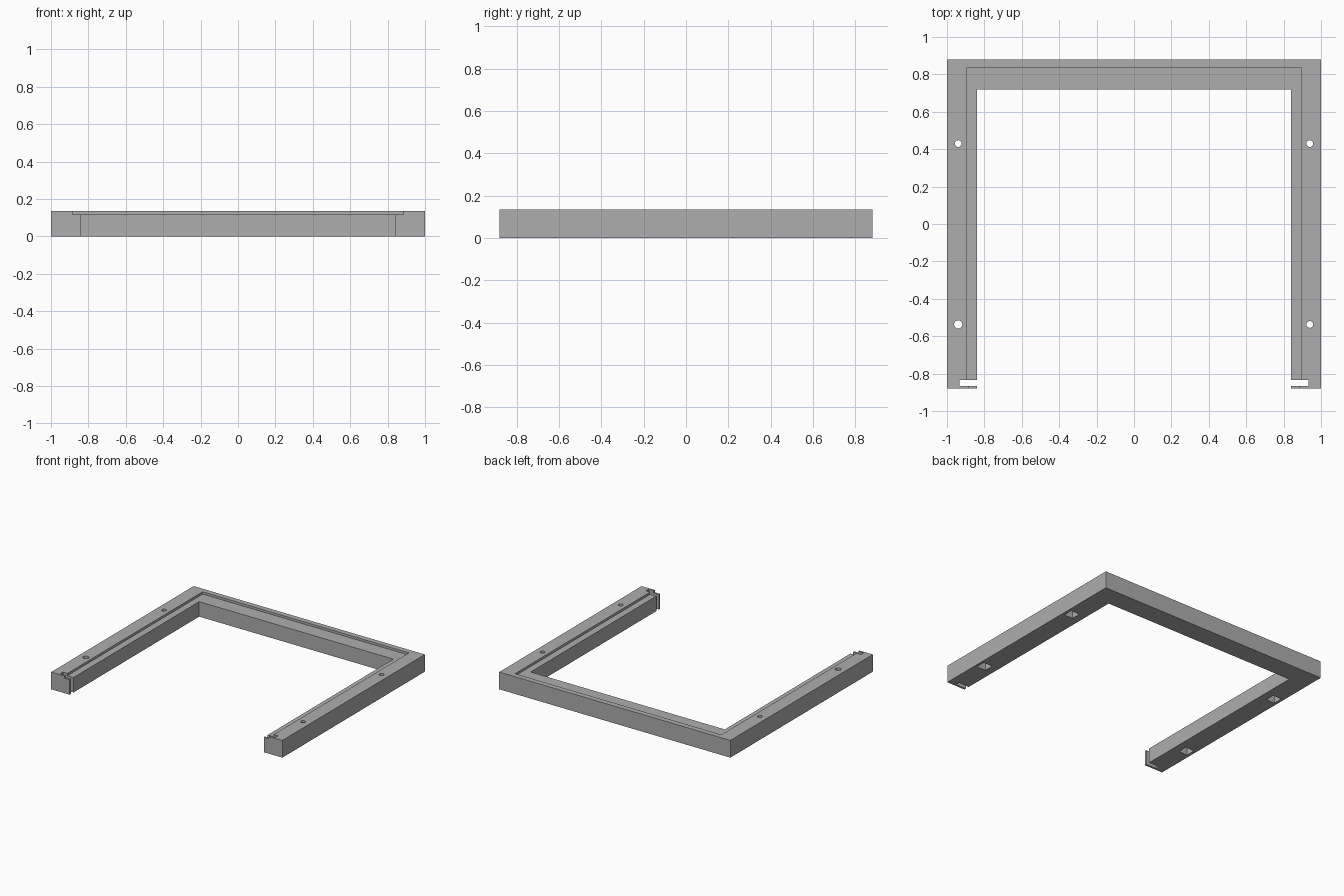
import bpy, bmesh
from mathutils import Matrix

cube = bpy.data.objects.get("Cube")
if cube:
    bpy.data.objects.remove(cube, do_unlink=True)

HEIGHT = 0.135
LEDGE_Z = 0.117

grey = bpy.data.materials.new("plain grey")
grey.use_nodes = True
colour = (0.42, 0.42, 0.42, 1)
grey.diffuse_color = colour
grey.node_tree.nodes["Principled BSDF"].inputs["Base Color"].default_value = colour


def make_object(name, bm):
    bmesh.ops.recalc_face_normals(bm, faces=bm.faces)
    mesh = bpy.data.meshes.new(name)
    bm.to_mesh(mesh)
    bm.free()
    mesh.materials.append(grey)
    obj = bpy.data.objects.new(name, mesh)
    bpy.context.collection.objects.link(obj)
    return obj


def box(name, low, high):
    bm = bmesh.new()
    bmesh.ops.create_cube(bm, size=1)
    for v in bm.verts:
        v.co = [(a + b) / 2 + c * (b - a) for a, b, c in zip(low, high, v.co)]
    return make_object(name, bm)


def cylinder(name, x, y, radius):
    bm = bmesh.new()
    bmesh.ops.create_cone(bm, cap_ends=True, segments=32, radius1=radius,
                          radius2=radius, depth=1,
                          matrix=Matrix.Translation((x, y, 0)))
    return make_object(name, bm)


def cut(target, cutter):
    mod = target.modifiers.new("cut", 'BOOLEAN')
    mod.operation = 'DIFFERENCE'
    mod.solver = 'EXACT'
    mod.object = cutter
    graph = bpy.context.evaluated_depsgraph_get()
    mesh = bpy.data.meshes.new_from_object(target.evaluated_get(graph))
    target.modifiers.clear()
    target.data = mesh
    bpy.data.objects.remove(cutter, do_unlink=True)


# U-shaped frame, open at the front
outline = [(-1, -0.88), (-0.84, -0.88), (-0.84, 0.72), (0.84, 0.72),
           (0.84, -0.88), (1, -0.88), (1, 0.88), (-1, 0.88)]
bm = bmesh.new()
base = bm.faces.new([bm.verts.new((x, y, 0)) for x, y in outline])
top = bmesh.ops.extrude_face_region(bm, geom=[base])["geom"]
for v in top:
    if isinstance(v, bmesh.types.BMVert):
        v.co.z = HEIGHT
frame = make_object("frame", bm)

# Recessed ledge around the inner edge, narrower through the front lips
cut(frame, box("ledge_cutter", (-0.893, -0.85, LEDGE_Z), (0.893, 0.838, 0.3)))
cut(frame, box("lip_cutter", (-0.885, -1, LEDGE_Z), (0.885, -0.845, 0.3)))

for side in (-1, 1):
    # Vertical slot behind each front lip, open on the inner side
    xs = sorted((side * 0.8, side * 0.932))
    cut(frame, box("slot_cutter", (xs[0], -0.865, -0.1), (xs[1], -0.833, 0.3)))
    # Screw holes with square pockets underneath
    for y in (0.43, -0.537):
        x = side * 0.94
        radius = 0.022 if side < 0 and y < 0 else 0.018
        cut(frame, cylinder("hole_cutter", x, y, radius))
        cut(frame, box("pocket_cutter", (x - 0.038, y - 0.038, -0.1),
                       (x + 0.038, y + 0.038, 0.09)))
